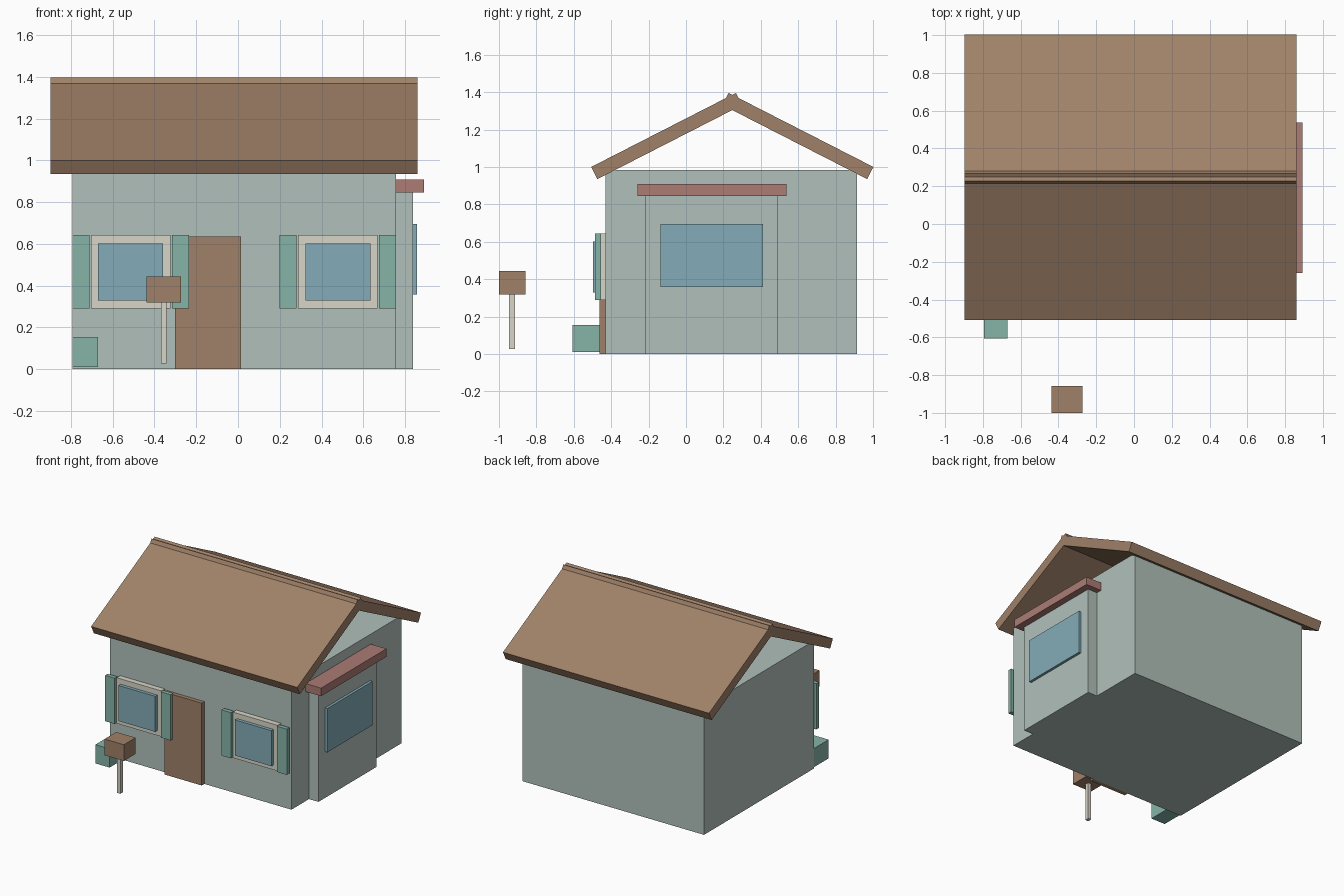
import bpy
import bmesh

if "Cube" in bpy.data.objects:
    bpy.data.objects.remove(bpy.data.objects["Cube"])


def material(name, rgb):
    m = bpy.data.materials.new(name)
    m.diffuse_color = (*rgb, 1)
    m.use_nodes = True
    m.node_tree.nodes["Principled BSDF"].inputs["Base Color"].default_value = m.diffuse_color
    return m


WALL = material("wall_green", (0.44, 0.53, 0.49))
BROWN = material("brown", (0.35, 0.22, 0.14))
TEAL = material("teal", (0.24, 0.46, 0.39))
GLASS = material("glass_blue", (0.23, 0.41, 0.48))
RED = material("red", (0.41, 0.20, 0.175))
CREAM = material("cream", (0.69, 0.67, 0.58))


def prism(name, profile, x0, x1, mat):
    """Extrude a (y, z) profile along x."""
    bm = bmesh.new()
    face = bm.faces.new([bm.verts.new((x0, y, z)) for y, z in profile])
    ext = bmesh.ops.extrude_face_region(bm, geom=[face])
    verts = [g for g in ext["geom"] if isinstance(g, bmesh.types.BMVert)]
    bmesh.ops.translate(bm, verts=verts, vec=(x1 - x0, 0, 0))
    bmesh.ops.recalc_face_normals(bm, faces=bm.faces)
    mesh = bpy.data.meshes.new(name)
    bm.to_mesh(mesh)
    bm.free()
    mesh.materials.append(mat)
    obj = bpy.data.objects.new(name, mesh)
    bpy.context.collection.objects.link(obj)
    return obj


def box(name, x, y, z, mat):
    profile = [(y[0], z[0]), (y[1], z[0]), (y[1], z[1]), (y[0], z[1])]
    return prism(name, profile, x[0], x[1], mat)


FRONT = -0.43

# House body and side bay
box("house_body", (-0.793, 0.757), (FRONT, 0.913), (0, 0.985), WALL)
box("side_bay", (0.75, 0.838), (-0.216, 0.492), (0, 0.846), WALL)
box("bay_awning", (0.75, 0.891), (-0.26, 0.537), (0.846, 0.908), RED)
box("bay_window", (0.83, 0.858), (-0.136, 0.412), (0.357, 0.695), GLASS)

# Two roof slabs, mirrored about the ridge and slightly crossing there
RIDGE = 0.2475
slab = [(-0.507, 1.0), (0.2675, 1.396), (0.3005, 1.331), (-0.474, 0.935)]
prism("roof_front", slab, -0.898, 0.860, BROWN)
prism("roof_back", [(2 * RIDGE - y, z) for y, z in slab], -0.898, 0.860, BROWN)

# Front windows with frames and shutters
for side, cx in (("left", -0.514), ("right", 0.478)):
    box(f"{side}_window_frame", (cx - 0.191, cx + 0.191), (-0.472, FRONT), (0.29, 0.643), CREAM)
    box(f"{side}_window_glass", (cx - 0.156, cx + 0.156), (-0.498, -0.46), (0.328, 0.602), GLASS)
    for tag, s in (("a", -1), ("b", 1)):
        xs = sorted((cx + s * 0.197, cx + s * 0.279))
        box(f"{side}_shutter_{tag}", xs, (-0.487, -0.455), (0.29, 0.643), TEAL)

# Door and bush
box("front_door", (-0.302, 0.014), (-0.462, FRONT), (0, 0.635), BROWN)
box("bush", (-0.793, -0.671), (-0.606, FRONT), (0.01, 0.154), TEAL)

# Mailbox
box("mailbox", (-0.438, -0.273), (-1.0, -0.858), (0.318, 0.443), BROWN)
box("mailbox_post", (-0.369, -0.342), (-0.946, -0.914), (0.026, 0.32), CREAM)
